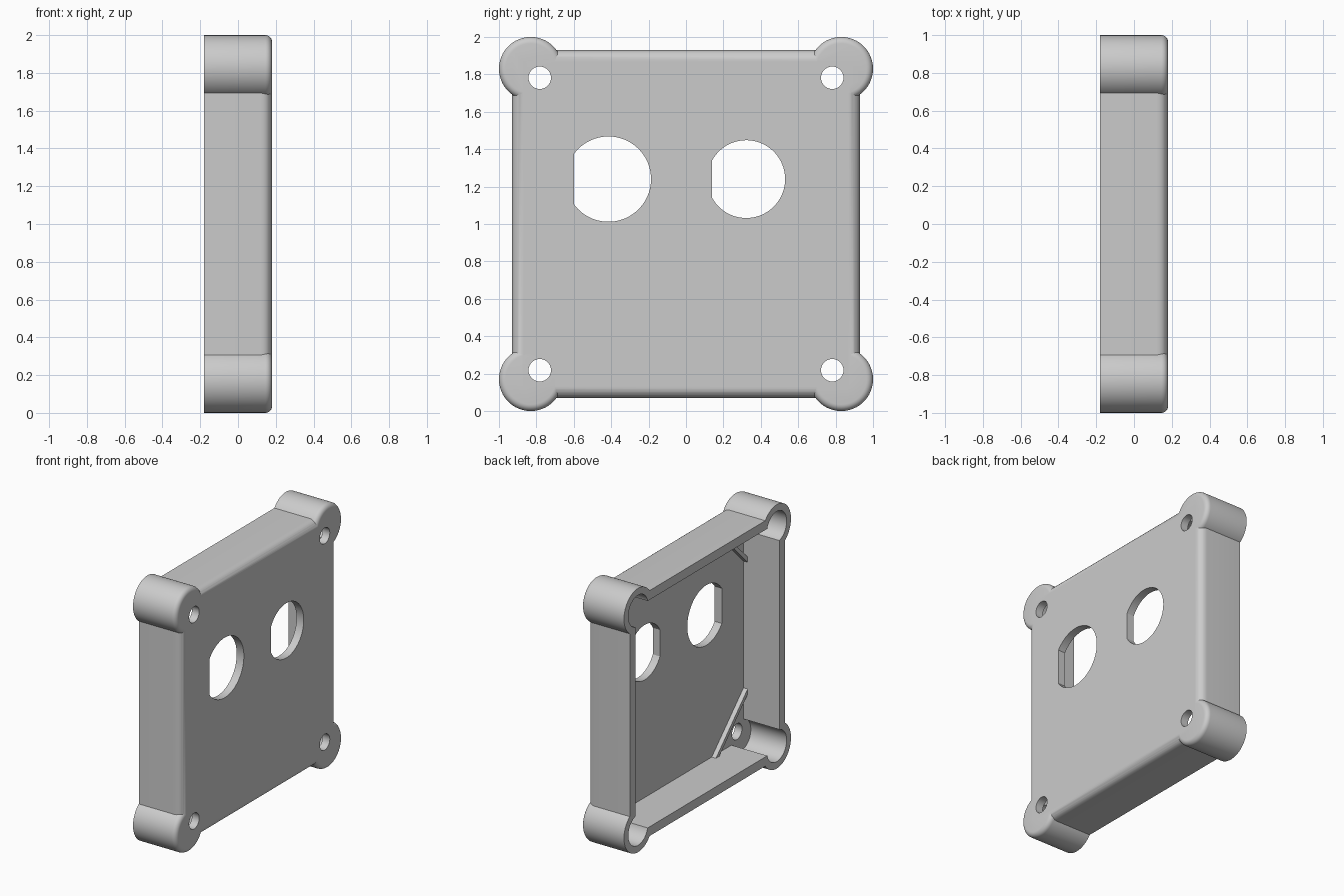
import bpy, bmesh, math

if "Cube" in bpy.data.objects:
    bpy.data.objects.remove(bpy.data.objects["Cube"])

grey = bpy.data.materials.new("light grey plastic")
grey.diffuse_color = (0.6, 0.6, 0.6, 1)
grey.use_nodes = True
grey.node_tree.nodes["Principled BSDF"].inputs["Base Color"].default_value = grey.diffuse_color

XB, XF = -0.18, 0.18      # open back rim, closed front face
FLOOR = 0.12              # inner face of the front panel
CORNERS = [(sy, sz) for sy in (-1, 1) for sz in (-1, 1)]


def prism(name, outline, x0, x1, fillet=0.0):
    """Extrude a (y, z) outline along x, optionally rounding the front edge."""
    bm = bmesh.new()
    face = bm.faces.new([bm.verts.new((x0, y, z + 1)) for y, z in outline])
    ext = bmesh.ops.extrude_face_region(bm, geom=[face], use_keep_orig=True)
    for v in ext["geom"]:
        if isinstance(v, bmesh.types.BMVert):
            v.co.x = x1
    bmesh.ops.recalc_face_normals(bm, faces=bm.faces[:])
    if fillet:
        edges = [e for e in bm.edges if all(abs(v.co.x - x1) < 1e-6 for v in e.verts)]
        bmesh.ops.bevel(bm, geom=edges, offset=fillet, segments=6,
                        profile=0.5, affect='EDGES')
    me = bpy.data.meshes.new(name)
    bm.to_mesh(me)
    bm.free()
    me.materials.append(grey)
    ob = bpy.data.objects.new(name, me)
    bpy.context.collection.objects.link(ob)
    return ob


def square(h):
    return [(-h, -h), (h, -h), (h, h), (-h, h)]


def circle(cy, cz, r, n=64, flat=None):
    """Circle outline; flat clips the -y side to a straight edge."""
    if flat is None:
        a0, a1 = 0, 2 * math.pi * (n - 1) / n
    else:
        a1 = math.acos((flat - cy) / r)
        a0 = -a1
    return [(cy + r * math.cos(a0 + (a1 - a0) * i / (n - 1)),
             cz + r * math.sin(a0 + (a1 - a0) * i / (n - 1))) for i in range(n)]


def combine(target, tool, op):
    mod = target.modifiers.new("bool", 'BOOLEAN')
    mod.operation = op
    mod.solver = 'EXACT'
    mod.object = tool
    bpy.context.view_layer.objects.active = target
    bpy.ops.object.modifier_apply(modifier=mod.name)
    bpy.data.objects.remove(tool, do_unlink=True)


# Square shell with four round corner posts
cover = prism("cover", square(0.93), XB, XF, 0.06)
for sy, sz in CORNERS:
    combine(cover, prism("post", circle(sy * 0.83, sz * 0.83, 0.17), XB, XF, 0.035), 'UNION')

# Hollow interior and corner pockets
combine(cover, prism("cavity", square(0.86), XB - 0.1, FLOOR), 'DIFFERENCE')
for sy, sz in CORNERS:
    combine(cover, prism("pocket", circle(sy * 0.83, sz * 0.83, 0.118), XB - 0.1, FLOOR), 'DIFFERENCE')

# Screw holes and the two flat-sided openings
for sy, sz in CORNERS:
    combine(cover, prism("screw_hole", circle(sy * 0.782, sz * 0.782, 0.06, 40), 0, 0.3), 'DIFFERENCE')
for cy, r, flat in ((-0.415, 0.228, -0.6), (0.322, 0.208, 0.14)):
    combine(cover, prism("opening", circle(cy, 0.24, r, 72, flat), 0, 0.3), 'DIFFERENCE')

# Low diagonal ribs across the inside corners
for sy, sz in CORNERS:
    a, b, t = 0.50, 0.88, 0.04
    rib = [(sy * a, sz * b), (sy * (a - t), sz * b), (sy * b, sz * (a - t)), (sy * b, sz * a)]
    combine(cover, prism("corner_rib", rib, FLOOR - 0.035, FLOOR + 0.02), 'UNION')

bpy.ops.object.select_all(action='DESELECT')
cover.select_set(True)
bpy.context.view_layer.objects.active = cover
bpy.ops.object.shade_smooth_by_angle(angle=math.radians(30))
